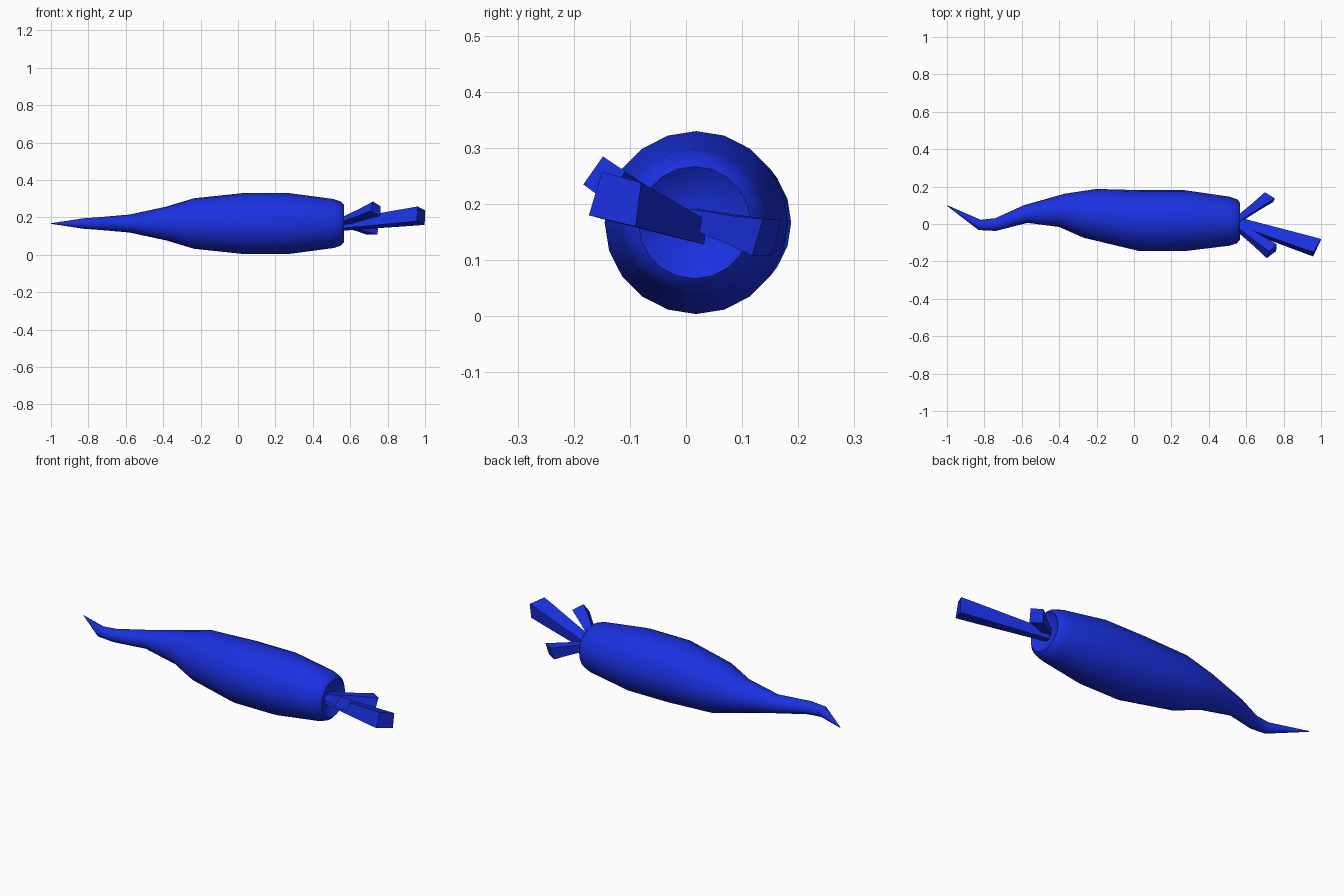
import bpy, bmesh
from math import sin, cos, tau, radians
from mathutils import Vector

if "Cube" in bpy.data.objects:
    bpy.data.objects.remove(bpy.data.objects["Cube"])

blue = bpy.data.materials.new("blue")
blue.diffuse_color = (0.01, 0.03, 0.75, 1)
blue.use_nodes = True
blue.node_tree.nodes["Principled BSDF"].inputs["Base Color"].default_value = blue.diffuse_color


def loft(name, rings, angle):
    """Skin a list of equal-length rings and cap both ends."""
    bm = bmesh.new()
    loops = [[bm.verts.new(p) for p in ring] for ring in rings]
    n = len(loops[0])
    for a, b in zip(loops, loops[1:]):
        for i in range(n):
            j = (i + 1) % n
            bm.faces.new((a[i], a[j], b[j], b[i]))
    bm.faces.new(loops[0])
    bm.faces.new(loops[-1])
    bmesh.ops.remove_doubles(bm, verts=bm.verts, dist=1e-5)
    bmesh.ops.recalc_face_normals(bm, faces=bm.faces)
    mesh = bpy.data.meshes.new(name)
    bm.to_mesh(mesh)
    bm.free()
    ob = bpy.data.objects.new(name, mesh)
    bpy.context.collection.objects.link(ob)
    mesh.materials.append(blue)
    bpy.ops.object.select_all(action='DESELECT')
    ob.select_set(True)
    bpy.context.view_layer.objects.active = ob
    bpy.ops.object.shade_smooth_by_angle(angle=radians(angle))
    return ob


def circle(x, y, r, tilt):
    """Vertical 20-sided ring, turned about z by tilt degrees."""
    t = radians(tilt)
    return [Vector((x - r * cos(i * tau / 20) * sin(t),
                    y + r * cos(i * tau / 20) * cos(t),
                    0.167 + r * sin(i * tau / 20))) for i in range(20)]


# Root body: x, y, radius, tilt, from the curled tip to the dished crown
profile = [(-0.998, 0.098, 0.002, -40), (-0.825, -0.005, 0.028, -12),
           (-0.74, -0.003, 0.034, 3), (-0.58, 0.053, 0.048, 12),
           (-0.385, 0.073, 0.09, -9), (-0.235, 0.057, 0.135, -15),
           (0.03, 0.018, 0.163, 0), (0.27, 0.018, 0.163, 0),
           (0.51, 0.015, 0.131, 0), (0.55, 0.015, 0.118, 0),
           (0.566, 0.015, 0.100, 0), (0.55, 0.015, 0.078, 0),
           (0.535, 0.015, 0.04, 0)]
loft("root_body", [circle(*p) for p in profile], 60)


def stalk(name, base, end, widths):
    """Four-sided stalk that widens from the crown to its cut end."""
    end = [Vector(p) for p in end]
    centre = sum(end, Vector()) / 4
    base = Vector(base)
    rings = [[base.lerp(centre, t) + (p - centre) * w for p in end]
             for t, w in widths]
    loft(name, rings, 40)


# Cut leaf stalks
stalk("long_stalk", (0.54, 0.014, 0.155),
      [(0.96, -0.15, 0.258), (0.957, -0.173, 0.18),
       (0.998, -0.09, 0.16), (1.0, -0.08, 0.238)],
      [(0, 0.55), (0.55, 0.8), (0.8, 0.92), (1, 1)])
stalk("front_stalk", (0.54, 0.0, 0.17),
      [(0.71, -0.183, 0.235), (0.722, -0.148, 0.285),
       (0.763, -0.108, 0.258), (0.76, -0.145, 0.207)],
      [(0, 0.5), (0.6, 0.75), (1, 1)])
stalk("back_stalk", (0.54, 0.012, 0.175),
      [(0.70, 0.17, 0.172), (0.69, 0.153, 0.107),
       (0.745, 0.118, 0.108), (0.753, 0.137, 0.173)],
      [(0, 0.5), (0.6, 0.75), (1, 1)])
